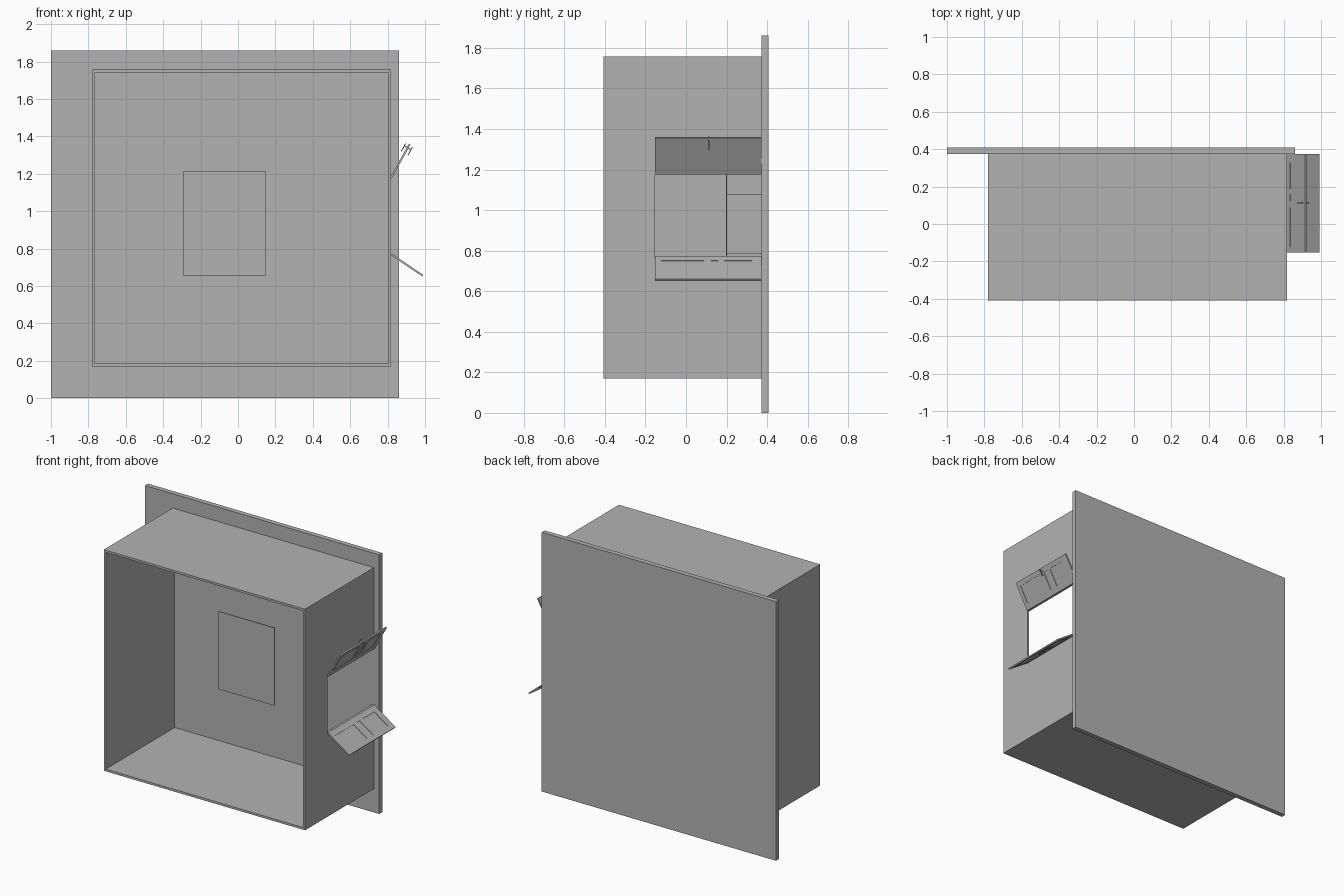
import bpy
from math import radians
from mathutils import Matrix, Vector

cube = bpy.data.objects.get("Cube")
if cube:
    bpy.data.objects.remove(cube, do_unlink=True)

grey = bpy.data.materials.new("plain grey")
grey.use_nodes = True
colour = (0.45, 0.45, 0.45, 1)
grey.diffuse_color = colour
grey.node_tree.nodes["Principled BSDF"].inputs["Base Color"].default_value = colour


def make(name, verts, faces, matrix=Matrix()):
    mesh = bpy.data.meshes.new(name)
    mesh.from_pydata(verts, [], faces)
    mesh.materials.append(grey)
    obj = bpy.data.objects.new(name, mesh)
    bpy.context.collection.objects.link(obj)
    obj.matrix_world = matrix
    return obj


def box(name, xs, ys, zs, matrix=Matrix()):
    verts = [(x, y, z) for x in xs for y in ys for z in zs]
    faces = [(0, 1, 3, 2), (4, 6, 7, 5), (0, 4, 5, 1),
             (2, 3, 7, 6), (0, 2, 6, 4), (1, 5, 7, 3)]
    return make(name, verts, faces, matrix)


def extrude_x(name, outline, x0, x1):
    n = len(outline)
    verts = [(x, y, z) for x in (x0, x1) for y, z in outline]
    faces = [tuple(reversed(range(n))), tuple(range(n, 2 * n))]
    faces += [(i, (i + 1) % n, (i + 1) % n + n, i + n) for i in range(n)]
    return make(name, verts, faces)


# Main dimensions
T = 0.016
RIGHT, LEFT = -0.78, 0.818
FRONT, BACK = -0.408, 0.373
BOTTOM, TOP = 0.17, 1.757
HATCH_FRONT, HATCH_LOW, HATCH_HIGH = -0.153, 0.77, 1.178

# Back panel and open-fronted case
box("back_panel", (-1, 0.86), (BACK, 0.408), (0, 1.86))
box("right_wall", (RIGHT, RIGHT + T), (FRONT, BACK), (BOTTOM, TOP))
box("floor", (RIGHT + T, LEFT - T), (FRONT, BACK), (BOTTOM, BOTTOM + T))
box("ceiling", (RIGHT + T, LEFT - T), (FRONT, BACK), (TOP - T, TOP))

# Left wall with the hatch opening reaching the back panel
extrude_x("left_wall", [
    (FRONT, BOTTOM), (BACK, BOTTOM), (BACK, HATCH_LOW), (HATCH_FRONT, HATCH_LOW),
    (HATCH_FRONT, HATCH_HIGH), (BACK, HATCH_HIGH), (BACK, TOP), (FRONT, TOP),
], LEFT - T, LEFT)

# Screen on its bracket inside the case
box("screen", (-0.295, 0.15), (0.197, 0.203), (0.655, 1.213))
box("screen_bracket", (-0.17, 0.02), (0.203, BACK), (0.785, 1.08))


# Hatch flap: thin core with a raised frame around three recessed panels
def flap(name, z, angle):
    m = Matrix.Translation(Vector((LEFT, 0, z))) @ Matrix.Rotation(-radians(angle), 4, 'Y')
    length, u0, u1, half = 0.205, 0.042, 0.172, 0.005
    box(name + "_core", (u0, u1), (-0.123, 0.325), (-0.002, 0.002), m)
    for part, us in (("hinge_rail", (0, u0)), ("tip_rail", (u1, length))):
        box(name + "_" + part, us, (HATCH_FRONT, BACK), (-half, half), m)
    stiles = [(HATCH_FRONT, -0.123), (0.089, 0.123), (0.158, 0.187), (0.325, BACK)]
    for i, ys in enumerate(stiles):
        box(f"{name}_stile_{i + 1}", (u0, u1), ys, (-half, half), m)
    return m


upper = flap("upper_flap", HATCH_HIGH, 61)
flap("lower_flap", HATCH_LOW, -34)

# Latch handle straddling the tip of the upper flap
box("latch_pin", (0.181, 0.187), (0.109, 0.117), (-0.022, 0.022), upper)
for side, name in ((-1, "inner"), (1, "outer")):
    n = sorted((side * 0.018, side * 0.023))
    box(f"latch_{name}_grip", (0.15, 0.2), (0.109, 0.117), n, upper)
